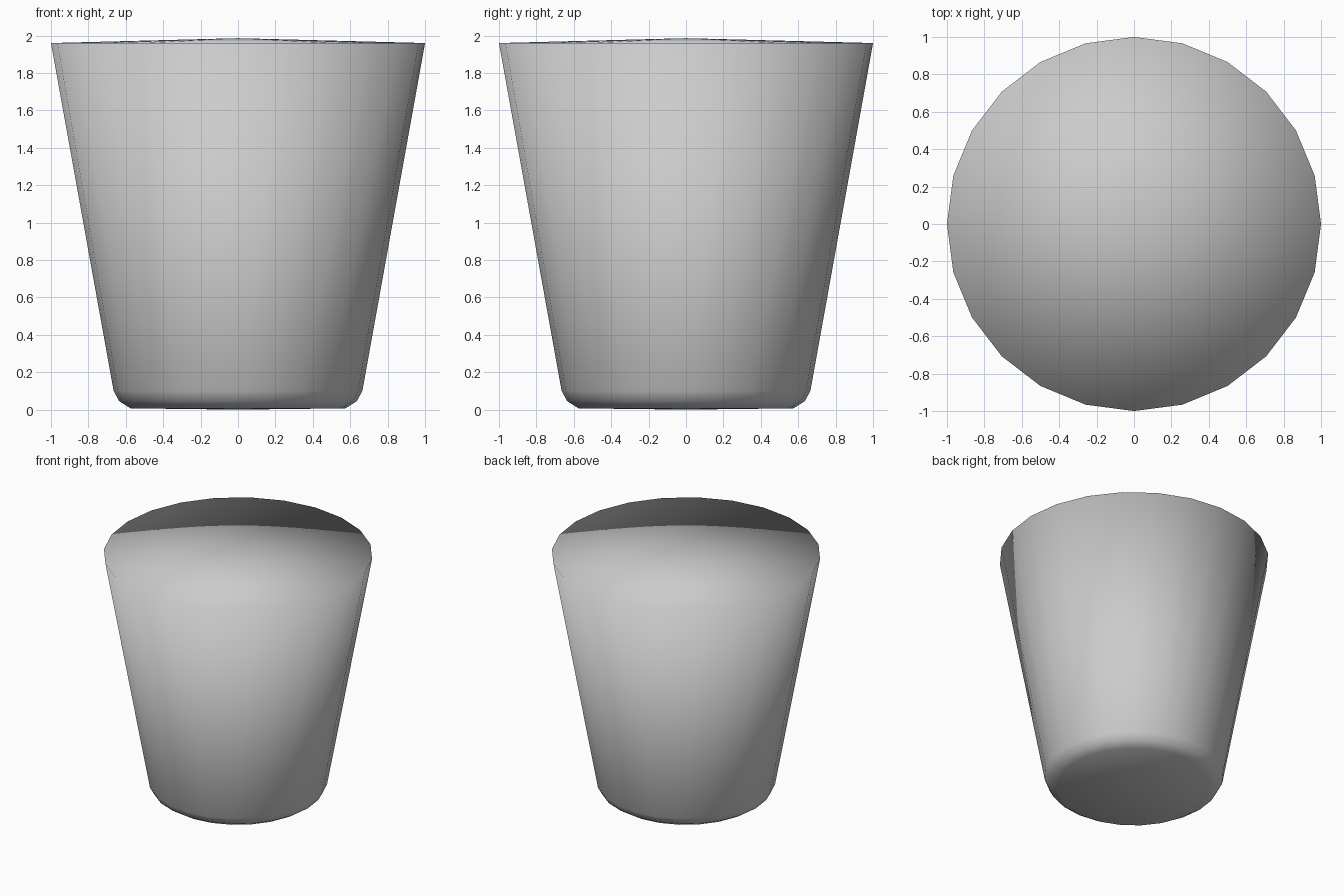
import bpy, bmesh, math

if "Cube" in bpy.data.objects:
    bpy.data.objects.remove(bpy.data.objects["Cube"])

SIDES = 24
# Cup profile as (radius, height), bottom to rim
PROFILE = [(0.575, 0.007), (0.635, 0.045), (0.665, 0.10), (1.0, 1.96)]
BOTTOM_Z, TOP_Z = 0.0, 1.986

bm = bmesh.new()


def ring(r, z):
    return [bm.verts.new((r * math.cos(i * math.tau / SIDES),
                          r * math.sin(i * math.tau / SIDES), z))
            for i in range(SIDES)]


# Tapered wall with rounded foot
rings = [ring(r, z) for r, z in PROFILE]
for low, high in zip(rings, rings[1:]):
    for i in range(SIDES):
        j = (i + 1) % SIDES
        bm.faces.new((low[i], low[j], high[j], high[i]))

# Base and slightly raised lid, each a fan of triangles
base = bm.verts.new((0, 0, BOTTOM_Z))
lid = bm.verts.new((0, 0, TOP_Z))
for i in range(SIDES):
    j = (i + 1) % SIDES
    bm.faces.new((base, rings[0][j], rings[0][i]))
    bm.faces.new((lid, rings[-1][i], rings[-1][j]))

# Fully smooth shading, also across the rim
for f in bm.faces:
    f.smooth = True

mesh = bpy.data.meshes.new("tapered_cup")
bm.to_mesh(mesh)
bm.free()
bpy.context.collection.objects.link(bpy.data.objects.new("tapered_cup", mesh))
